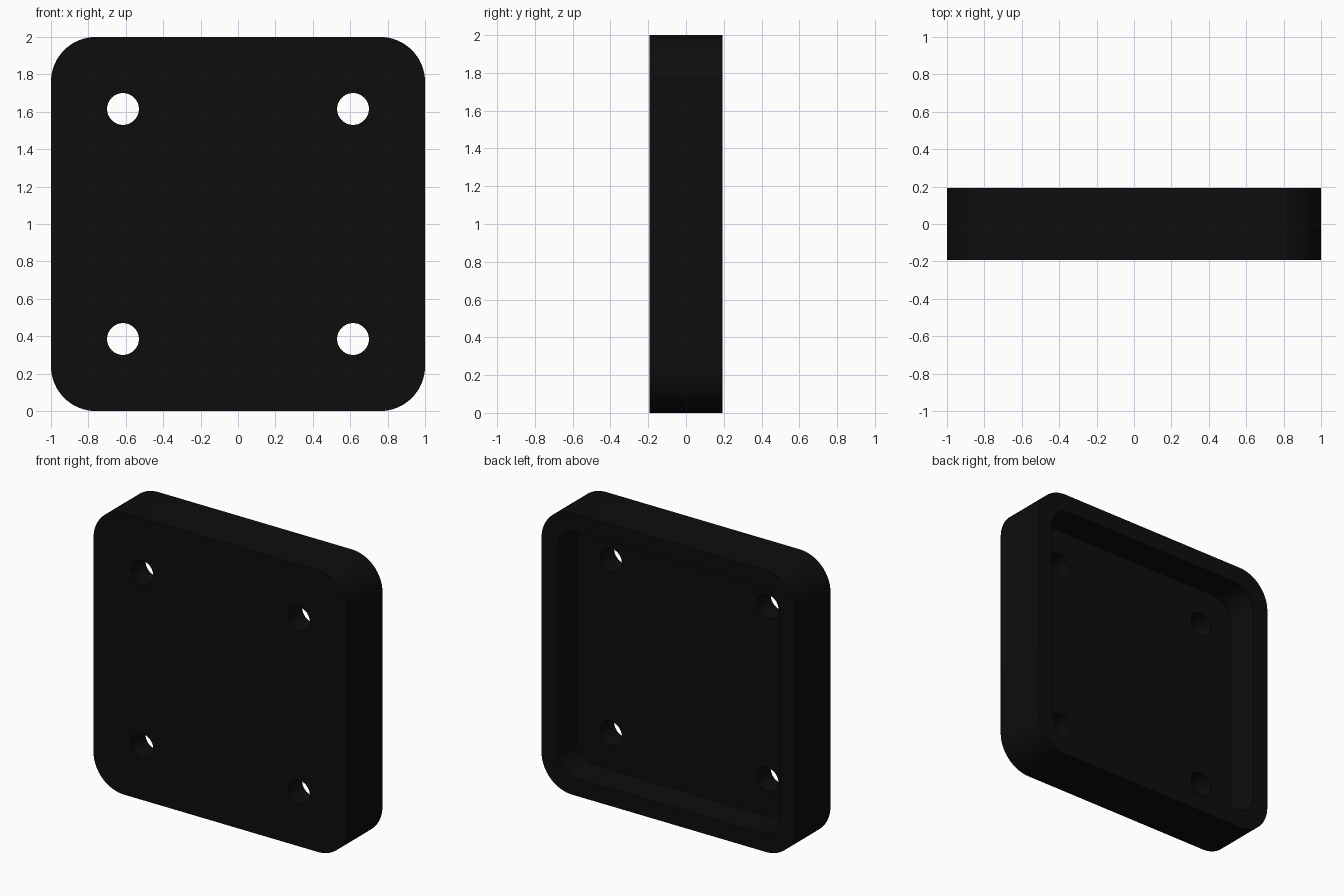
import bpy, bmesh, math

if "Cube" in bpy.data.objects:
    bpy.data.objects.remove(bpy.data.objects["Cube"])

HALF_T = 0.193      # half thickness of the block
FLOOR_Y = -0.038    # y of the recess floor
RIM = 0.125         # width of the raised rim
HOLE = 0.615        # hole offset from centre


def prism(name, half, radius, y0, y1, cx=0.0, cz=1.0, seg=16):
    """Rounded square in the XZ plane, extruded from y0 to y1."""
    bm = bmesh.new()
    verts = []
    c = half - radius
    for k, (sx, sz) in enumerate(((1, 1), (-1, 1), (-1, -1), (1, -1))):
        # a zero-length side means a circle, so skip the shared end point
        n = seg + 1 if c > 1e-6 else seg
        for i in range(n):
            a = math.pi / 2 * (k + i / seg)
            verts.append(bm.verts.new((cx + sx * c + radius * math.cos(a), y0,
                                       cz + sz * c + radius * math.sin(a))))
    face = bm.faces.new(verts)
    ext = bmesh.ops.extrude_face_region(bm, geom=[face])
    moved = [v for v in ext["geom"] if isinstance(v, bmesh.types.BMVert)]
    bmesh.ops.translate(bm, verts=moved, vec=(0, y1 - y0, 0))
    bmesh.ops.recalc_face_normals(bm, faces=bm.faces)
    mesh = bpy.data.meshes.new(name)
    bm.to_mesh(mesh)
    bm.free()
    obj = bpy.data.objects.new(name, mesh)
    bpy.context.collection.objects.link(obj)
    return obj


# Main block
plate = prism("mounting_plate", 1.0, 0.24, -HALF_T, HALF_T)

# Cutters: back recess and four screw holes
cutters = [prism("recess_cutter", 1.0 - RIM, 0.15, FLOOR_Y, HALF_T + 0.1)]
for sx in (-1, 1):
    for sz in (-1, 1):
        cutters.append(prism("hole_cutter", 0.085, 0.085, -0.4, 0.4,
                             sx * HOLE, 1 + sz * HOLE, 12))

bpy.context.view_layer.objects.active = plate
plate.select_set(True)
for cut in cutters:
    cut.hide_render = True
    mod = plate.modifiers.new("cut", "BOOLEAN")
    mod.operation = "DIFFERENCE"
    mod.solver = "EXACT"
    mod.object = cut
    bpy.ops.object.modifier_apply(modifier=mod.name)
for cut in cutters:
    bpy.data.objects.remove(cut)

# Smooth rounded walls, crisp edges
bpy.ops.object.shade_smooth_by_angle(angle=math.radians(30))

# Black material
black = bpy.data.materials.new("black")
black.diffuse_color = (0.004, 0.004, 0.004, 1)
black.use_nodes = True
black.node_tree.nodes["Principled BSDF"].inputs["Base Color"].default_value = black.diffuse_color
plate.data.materials.clear()
plate.data.materials.append(black)
